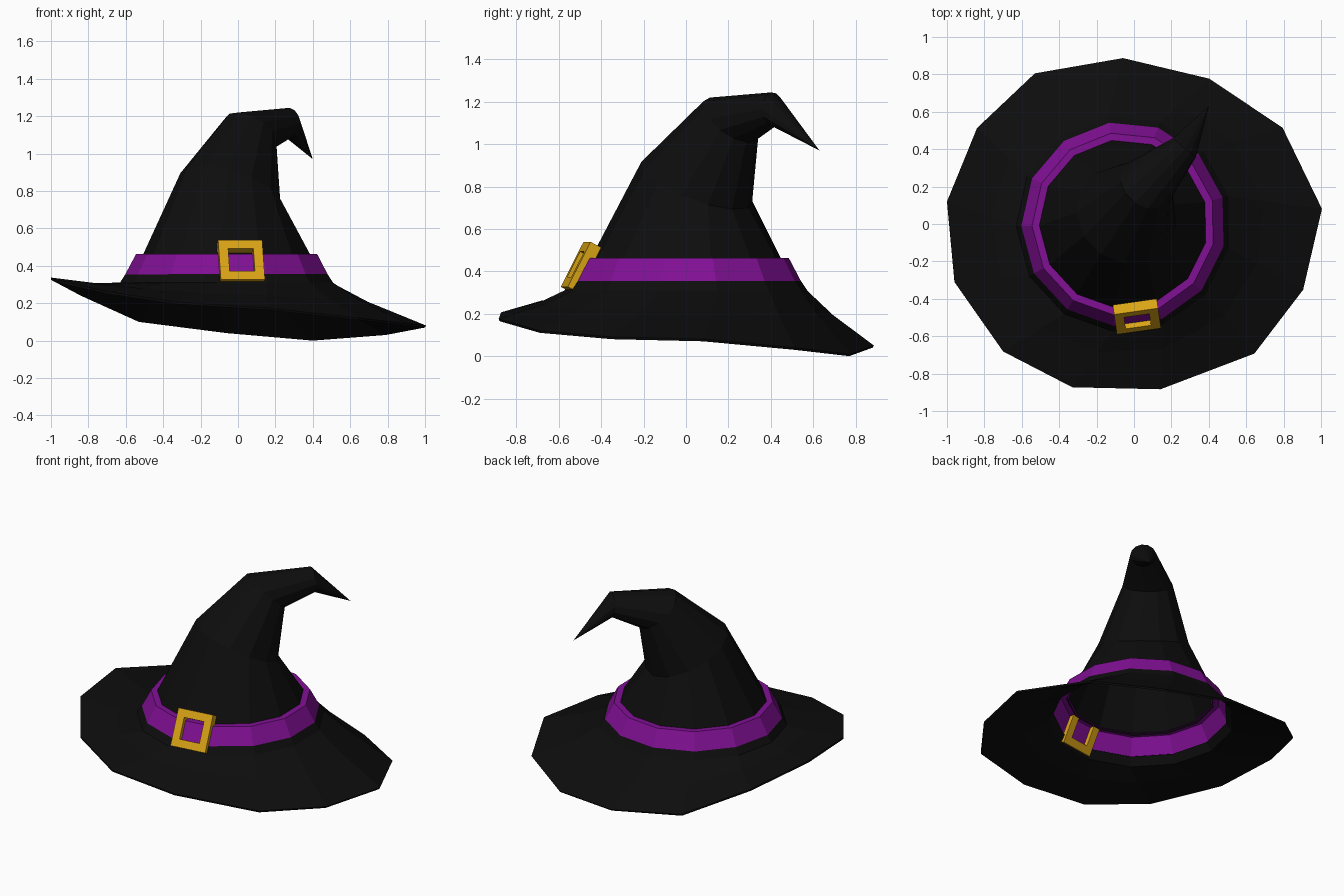
import bpy, bmesh, math
from mathutils import Vector, Matrix

if "Cube" in bpy.data.objects:
    bpy.data.objects.remove(bpy.data.objects["Cube"])

SIDES = 13
TWIST = math.radians(15)
BEND = math.atan2(0.75, 0.62)   # heading of the drooping tip
CENTRE = (-0.055, 0)


def material(name, color):
    m = bpy.data.materials.new(name)
    m.use_nodes = True
    m.diffuse_color = (*color, 1)
    bsdf = m.node_tree.nodes["Principled BSDF"]
    bsdf.inputs["Base Color"].default_value = (*color, 1)
    bsdf.inputs["Roughness"].default_value = 0.8
    return m


black = material("black felt", (0.004, 0.004, 0.004))
purple = material("purple ribbon", (0.22, 0.005, 0.3))
gold = material("gold metal", (0.7, 0.37, 0.008))


def ring(x, y, z, radius, lean=0):
    """Polygon ring whose plane leans down toward the bend heading."""
    t = math.radians(lean)
    d = Vector((math.cos(BEND), math.sin(BEND), 0))
    u = d * math.cos(t) - Vector((0, 0, math.sin(t)))
    v = Vector((-d.y, d.x, 0))
    pts = []
    for i in range(SIDES):
        a = TWIST + math.tau * i / SIDES - BEND
        pts.append(Vector((x, y, z)) + radius * (math.cos(a) * u + math.sin(a) * v))
    return pts


def loft(name, rings, mat, wrap=False):
    """Skin a list of equal rings with quads."""
    bm = bmesh.new()
    loops = [[bm.verts.new(p) for p in r] for r in rings]
    pairs = list(zip(loops, loops[1:]))
    if wrap:
        pairs.append((loops[-1], loops[0]))
    for a, b in pairs:
        n = len(a)
        for i in range(n):
            j = (i + 1) % n
            bm.faces.new((a[i], a[j], b[j], b[i]))
    bmesh.ops.remove_doubles(bm, verts=bm.verts, dist=0.0005)
    if wrap:
        bmesh.ops.recalc_face_normals(bm, faces=bm.faces)
    me = bpy.data.meshes.new(name)
    bm.to_mesh(me)
    bm.free()
    me.materials.append(mat)
    ob = bpy.data.objects.new(name, me)
    bpy.context.collection.objects.link(ob)
    return ob


# Brim: uneven floppy edge rising to the foot of the crown
edge = [Vector(p) for p in (
    (1, .08, .07), (.79, .51, .03), (.4, .77, 0), (-.06, .88, .04),
    (-.53, .8, .1), (-.84, .51, .24), (-1, .12, .325), (-.96, -.31, .31),
    (-.7, -.68, .25), (-.33, -.87, .195), (.14, -.88, .165),
    (.64, -.69, .11), (.9, -.35, .08))]
foot = ring(*CENTRE, 0.3, 0.57)
middle = [f.lerp(e, 0.38) - Vector((0, 0, 0.015)) for f, e in zip(foot, edge)]
brim = loft("brim", [edge, middle, foot, ring(*CENTRE, 0.352, 0.535)], black)
thick = brim.modifiers.new("thickness", "SOLIDIFY")
thick.thickness = 0.012
thick.offset = 1

# Ribbon band with its top ledge
loft("hat_band", [ring(*CENTRE, 0.35, 0.55), ring(*CENTRE, 0.463, 0.49),
                  ring(*CENTRE, 0.463, 0.44)], purple)

# Crown, bending over to a drooping point
loft("crown", [ring(*CENTRE, 0.455, 0.455),
               ring(-0.04, 0.05, 0.815, 0.28, 26),
               ring(0.065, 0.21, 1.115, 0.155, 43),
               ring(0.27, 0.41, 1.165, 0.08, 88),
               ring(0.4, 0.63, 0.97, 0)], black)

# Square buckle frame, straddling the front face of the band


def square(half, depth):
    return [Vector((sx * half, depth, sz * half))
            for sx, sz in ((-1, -1), (1, -1), (1, 1), (-1, 1))]


OUTER, INNER, HALF_DEPTH = 0.119, 0.068, 0.029
buckle = loft("buckle", [square(OUTER, -HALF_DEPTH), square(INNER, -HALF_DEPTH),
                         square(INNER, HALF_DEPTH), square(OUTER, HALF_DEPTH)],
              gold, wrap=True)
yaw = TWIST - 3.5 * math.tau / SIDES + math.pi / 2
place = (Matrix.Translation((*CENTRE, 0.42)) @ Matrix.Rotation(yaw, 4, "Z")
         @ Matrix.Translation((0, -0.5, 0))
         @ Matrix.Rotation(math.radians(-27), 4, "X"))
buckle.data.transform(place)
